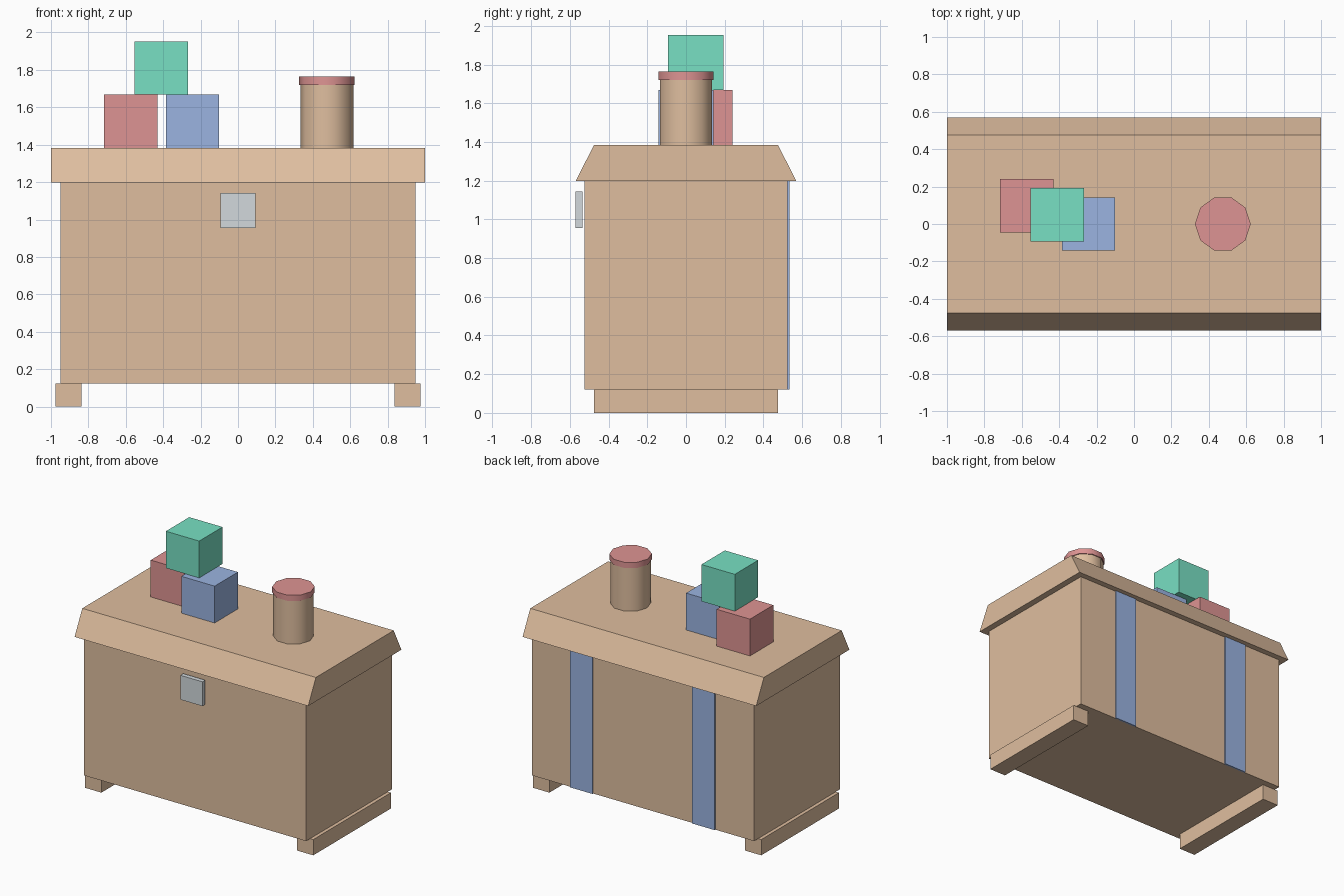
import bpy
import bmesh
import math
from mathutils import Matrix, Vector

if "Cube" in bpy.data.objects:
    bpy.data.objects.remove(bpy.data.objects["Cube"])


def material(name, rgb):
    # sRGB 0-255 to linear
    def lin(c):
        c /= 255
        return c / 12.92 if c <= 0.04045 else ((c + 0.055) / 1.055) ** 2.4
    m = bpy.data.materials.new(name)
    m.diffuse_color = (*[lin(c) for c in rgb], 1)
    m.use_nodes = True
    m.node_tree.nodes["Principled BSDF"].inputs["Base Color"].default_value = m.diffuse_color
    return m


TAN = material("tan wood", (223, 190, 159))
RED = material("dusty red", (222, 148, 147))
BLUE = material("soft blue", (155, 180, 225))
GREEN = material("mint green", (120, 224, 195))
METAL = material("pale metal", (210, 217, 220))


def add(name, bm, mat):
    bmesh.ops.recalc_face_normals(bm, faces=bm.faces)
    mesh = bpy.data.meshes.new(name)
    bm.to_mesh(mesh)
    bm.free()
    mesh.materials.append(mat)
    obj = bpy.data.objects.new(name, mesh)
    bpy.context.collection.objects.link(obj)
    return obj


def box(name, x, y, z, mat):
    # x, y, z are (min, max) ranges
    bm = bmesh.new()
    size = [r[1] - r[0] for r in (x, y, z)]
    mid = Vector([(r[0] + r[1]) / 2 for r in (x, y, z)])
    bmesh.ops.create_cube(bm, size=1, matrix=Matrix.Translation(mid) @ Matrix.Diagonal((*size, 1)))
    return add(name, bm, mat)


def drum(name, centre, radius, z, mat):
    # ten-sided cylinder, smooth round the side, flat caps
    bm = bmesh.new()
    place = Matrix.Translation((*centre, (z[0] + z[1]) / 2)) @ Matrix.Rotation(math.pi / 2, 4, 'Z')
    bmesh.ops.create_cone(bm, cap_ends=True, segments=10, radius1=radius, radius2=radius,
                          depth=z[1] - z[0], matrix=place)
    bm.normal_update()
    for f in bm.faces:
        f.smooth = abs(f.normal.z) < 0.5
    return add(name, bm, mat)


FLOOR, RIM, TOP = 0.122, 1.198, 1.383

# Chest body
box("chest_body", (-0.95, 0.95), (-0.525, 0.525), (FLOOR, RIM), TAN)

# Lid: trapezoid profile extruded along x
bm = bmesh.new()
profile = [(-0.57, RIM), (0.57, RIM), (0.476, TOP), (-0.476, TOP)]
face = bm.faces.new([bm.verts.new((-1, y, z)) for y, z in profile])
ext = bmesh.ops.extrude_face_region(bm, geom=[face])
bmesh.ops.translate(bm, vec=(2, 0, 0), verts=[v for v in ext["geom"] if isinstance(v, bmesh.types.BMVert)])
add("chest_lid", bm, TAN)

# Foot runners and back straps, one per side
for side, s in (("left", -1), ("right", 1)):
    box(side + "_foot_runner", sorted((s * 0.837, s * 0.977)), (-0.475, 0.475), (0, FLOOR), TAN)
    box(side + "_back_strap", (s * 0.523 - 0.096, s * 0.523 + 0.096), (0.52, 0.534), (FLOOR, RIM), BLUE)

# Latch plate, set slightly off the front
box("latch", (-0.094, 0.094), (-0.57, -0.535), (0.955, 1.143), METAL)

# Stacked toy blocks
HALF = 0.1425
for name, cx, cy, z0, mat in (("red_block", -0.573, 0.097, TOP, RED),
                              ("blue_block", -0.243, 0.0, TOP, BLUE),
                              ("green_block", -0.41, 0.05, TOP + 2 * HALF, GREEN)):
    box(name, (cx - HALF, cx + HALF), (cy - HALF, cy + HALF), (z0, z0 + 2 * HALF), mat)

# Jar with a cap
drum("jar", (0.475, 0), 0.142, (TOP, 1.72), TAN)
drum("jar_cap", (0.475, 0), 0.149, (1.72, 1.764), RED)
